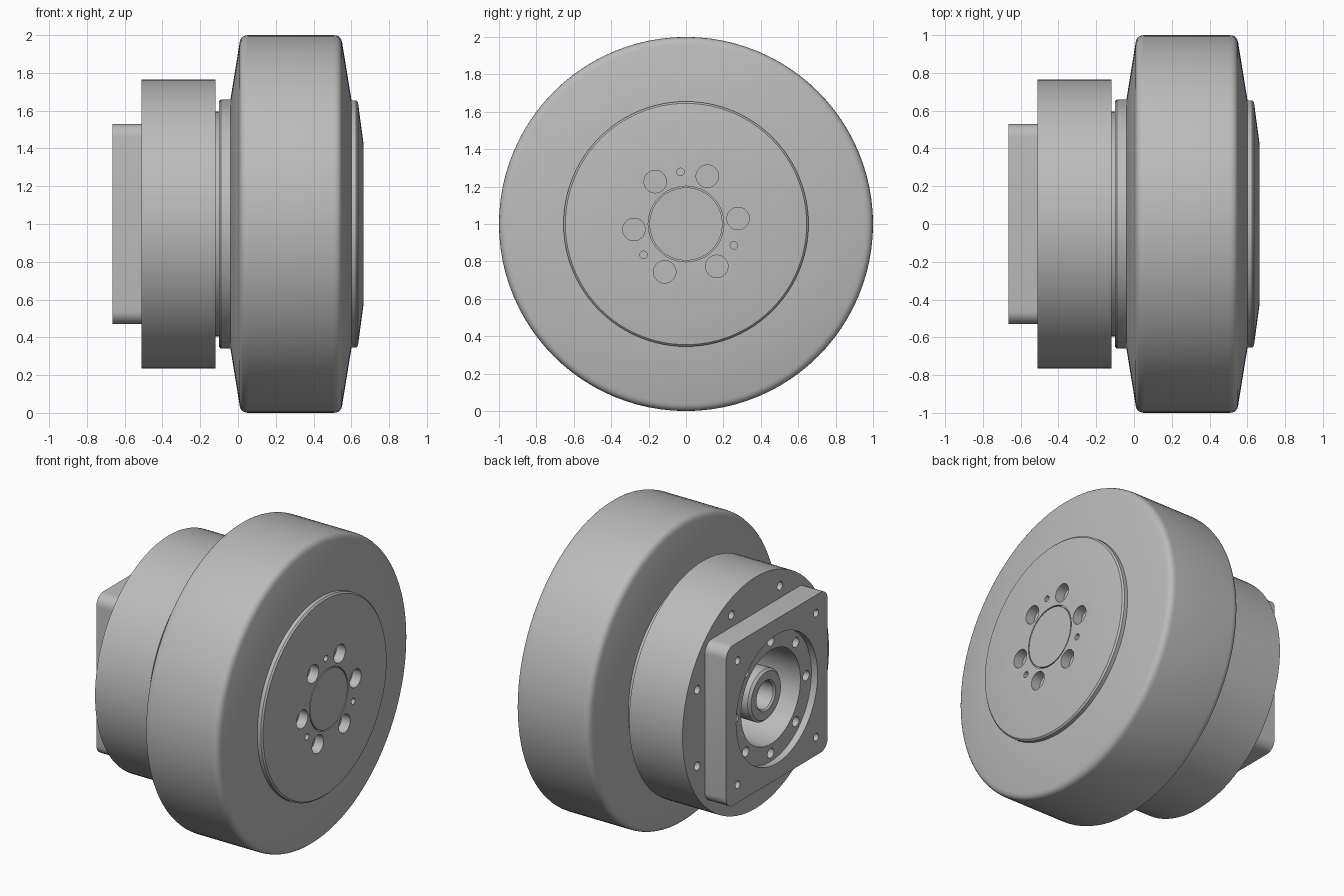
import bpy, bmesh, math
from mathutils import Matrix, Vector

cube = bpy.data.objects.get("Cube")
if cube:
    bpy.data.objects.remove(cube, do_unlink=True)

SEG = 96
CENTRE = Vector((0, 0, 1))

metal = bpy.data.materials.new("plain_grey_metal")
metal.use_nodes = True
GREY = (0.5, 0.5, 0.5, 1)
metal.diffuse_color = GREY
metal.node_tree.nodes["Principled BSDF"].inputs["Base Color"].default_value = GREY


def make_object(name, bm):
    bmesh.ops.recalc_face_normals(bm, faces=bm.faces)
    mesh = bpy.data.meshes.new(name)
    bm.to_mesh(mesh)
    bm.free()
    mesh.materials.append(metal)
    obj = bpy.data.objects.new(name, mesh)
    bpy.context.collection.objects.link(obj)
    obj.location = CENTRE
    return obj


def fillet(prev, corner, nxt, size, steps=5):
    """Round one profile corner with a quadratic curve."""
    p, c, n = Vector(prev), Vector(corner), Vector(nxt)
    a = c + (p - c).normalized() * size
    b = c + (n - c).normalized() * size
    ts = [i / steps for i in range(steps + 1)]
    return [tuple(a * (1 - t) ** 2 + c * 2 * t * (1 - t) + b * t * t) for t in ts]


def lathe(name, profile):
    """Turn (x, radius) points about the x axis."""
    bm = bmesh.new()
    verts = [bm.verts.new((x, 0, r)) for x, r in profile]
    edges = [bm.edges.new(pair) for pair in zip(verts, verts[1:])]
    bmesh.ops.spin(bm, geom=verts + edges, cent=(0, 0, 0), axis=(1, 0, 0),
                   angle=math.tau, steps=SEG, use_duplicate=False)
    bmesh.ops.remove_doubles(bm, verts=bm.verts, dist=1e-5)
    return make_object(name, bm)


def ring(count, radius, start):
    angles = [math.radians(start) + math.tau * i / count for i in range(count)]
    return [(radius * math.cos(a), radius * math.sin(a)) for a in angles]


def drill(obj, places, radius, x0, x1, seg=24):
    """Cut round holes along x at the given (y, z) places."""
    bm = bmesh.new()
    turn = Matrix.Rotation(math.pi / 2, 4, 'Y')
    for y, z in places:
        bmesh.ops.create_cone(bm, cap_ends=True, segments=seg, radius1=radius,
                              radius2=radius, depth=x1 - x0,
                              matrix=Matrix.Translation(((x0 + x1) / 2, y, z)) @ turn)
    cutter = make_object("hole_cutter", bm)
    cutter.hide_render = True
    mod = obj.modifiers.new("holes", 'BOOLEAN')
    mod.operation, mod.solver, mod.object = 'DIFFERENCE', 'EXACT', cutter
    bpy.context.view_layer.objects.active = obj
    bpy.ops.object.modifier_apply(modifier=mod.name)
    bpy.data.objects.remove(cutter, do_unlink=True)


# Wheel drum with sloping sides and rounded shoulders
back, front = (-0.04, 0.66), (0.60, 0.66)
left, right = (0.015, 1.0), (0.545, 1.0)
wheel = lathe("wheel_drum", [(-0.04, 0), back]
              + fillet(back, left, right, 0.04)
              + fillet(left, right, front, 0.04)
              + [front, (0.60, 0)])

# Front cap with a shallow conical edge, central ring groove and bolt holes
cap = lathe("front_cap", [(0.59, 0), (0.59, 0.655), (0.625, 0.655), (0.635, 0.645),
                          (0.664, 0.43), (0.664, 0.202), (0.65, 0.202),
                          (0.65, 0.195), (0.664, 0.195), (0.664, 0)])
bolts = ring(6, 0.28, 6)
drill(cap, bolts, 0.06, 0.60, 0.70, 32)
drill(cap, ring(3, 0.28, 96), 0.02, 0.60, 0.70, 16)
drill(wheel, bolts, 0.06, 0.56, 0.62, 32)
drill(wheel, bolts, 0.037, 0.40, 0.60)

# Rear hub collar and narrow neck
hub = lathe("rear_hub", [(-0.03, 0), (-0.03, 0.66), (-0.09, 0.66), (-0.10, 0.65), (-0.10, 0)])
neck = lathe("neck", [(-0.09, 0), (-0.09, 0.595), (-0.13, 0.595), (-0.13, 0)])

# Gear housing with an open bore and a ring of bolt holes
housing = lathe("gear_housing", [(-0.12, 0), (-0.12, 0.765), (-0.51, 0.765),
                                 (-0.51, 0.31), (-0.25, 0.31), (-0.25, 0)])
drill(housing, ring(8, 0.66, 22.5), 0.028, -0.60, -0.40)
drill(housing, ring(8, 0.37, 0), 0.033, -0.60, -0.40)

# Square mounting plate with rounded corners
bm = bmesh.new()
bmesh.ops.create_cube(bm, size=1, matrix=Matrix.Translation((-0.5875, 0, 0))
                      @ Matrix.Diagonal((0.155, 1.06, 1.06, 1)))
corners = [e for e in bm.edges if abs(e.verts[0].co.x - e.verts[1].co.x) > 0.1]
bmesh.ops.bevel(bm, geom=corners, offset=0.07, segments=6, profile=0.5, affect='EDGES')
plate = make_object("mounting_plate", bm)
drill(plate, [(0, 0)], 0.425, -0.70, -0.62, SEG)
drill(plate, [(0, 0)], 0.31, -0.70, -0.45, SEG)
drill(plate, ring(8, 0.37, 0), 0.033, -0.70, -0.45)
drill(plate, [(y, z) for y in (-0.41, 0.41) for z in (-0.41, 0.41)], 0.025, -0.70, -0.45)

# Hollow input shaft inside the bore
shaft = lathe("input_shaft", [(-0.24, 0.17), (-0.57, 0.17), (-0.585, 0.155),
                              (-0.585, 0.10), (-0.575, 0.09), (-0.30, 0.09), (-0.30, 0)])

for obj in (wheel, cap, hub, neck, housing, plate, shaft):
    bpy.ops.object.select_all(action='DESELECT')
    obj.select_set(True)
    bpy.context.view_layer.objects.active = obj
    bpy.ops.object.shade_smooth_by_angle(angle=math.radians(30))
